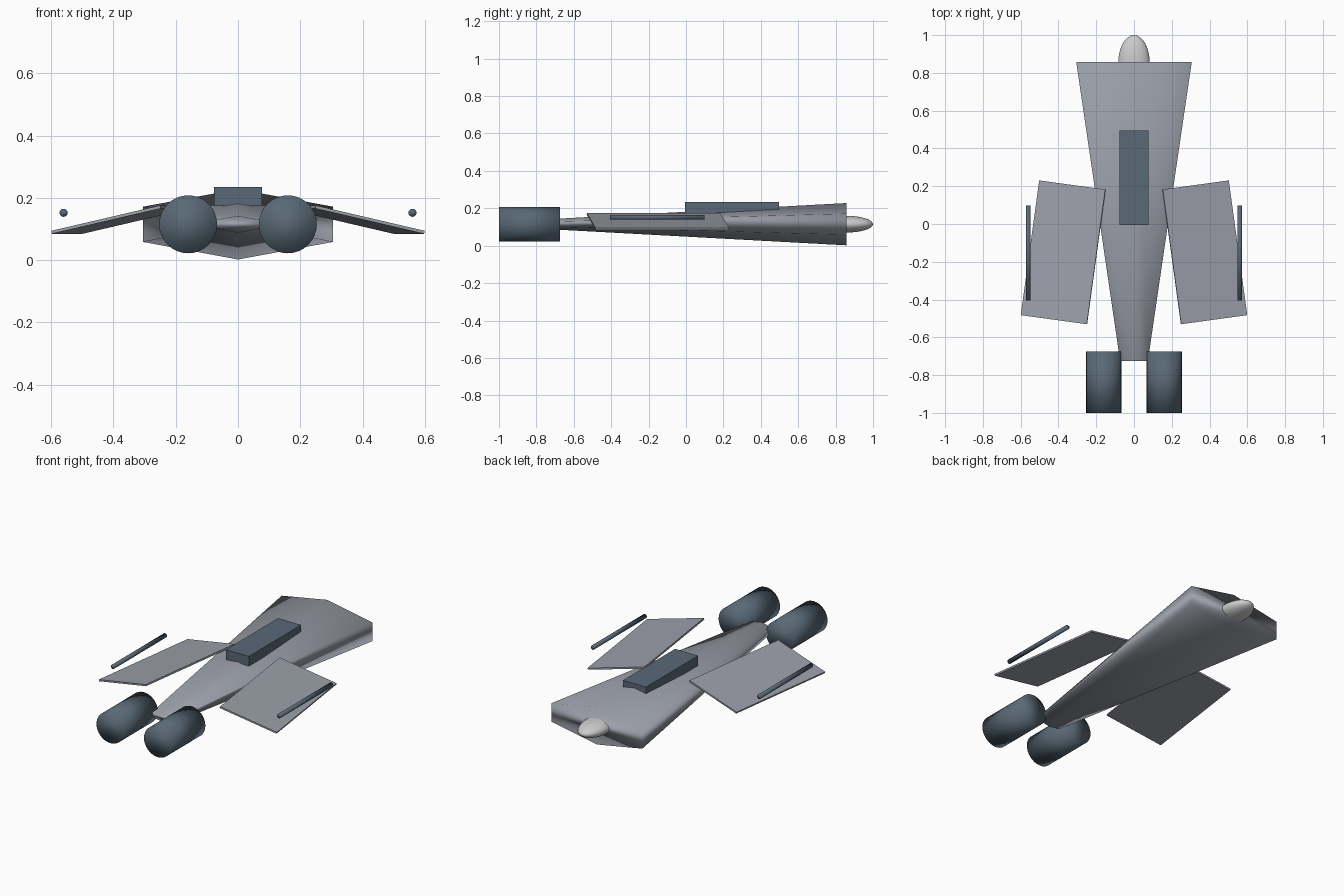
import bpy
from math import radians

if "Cube" in bpy.data.objects:
    bpy.data.objects.remove(bpy.data.objects["Cube"])


def material(name, color):
    m = bpy.data.materials.new(name)
    m.diffuse_color = (*color, 1)
    m.use_nodes = True
    m.node_tree.nodes["Principled BSDF"].inputs["Base Color"].default_value = m.diffuse_color
    return m


HULL = material("hull_grey", (0.33, 0.35, 0.40))
DARK = material("dark_blue_grey", (0.10, 0.14, 0.18))
MID_Z = 0.115


def finish(name, mat=None, smooth=False):
    ob = bpy.context.object
    ob.name = name
    if mat:
        ob.data.materials.append(mat)
    if smooth:
        bpy.ops.object.shade_smooth()
    return ob


def box(name, loc, size, mat, rot=(0, 0, 0)):
    bpy.ops.mesh.primitive_cube_add(size=1, location=loc, rotation=rot)
    bpy.context.object.scale = size
    return finish(name, mat)


def tube(name, x, z, y0, y1, r_back, r_front, sides, mat, flatten=1):
    # cone or cylinder lying along y
    bpy.ops.mesh.primitive_cone_add(vertices=sides, radius1=r_back, radius2=r_front,
                                    depth=y1 - y0, location=(x, (y0 + y1) / 2, z),
                                    rotation=(radians(-90), 0, 0))
    bpy.context.object.scale.y = flatten
    return finish(name, mat, True)


# tapered, flattened six-sided hull
tube("fuselage", 0, MID_Z, -0.725, 0.857, 0.085, 0.353, 6, HULL, 0.32)

# nose dome
bpy.ops.mesh.primitive_uv_sphere_add(segments=32, ring_count=16, radius=1,
                                     location=(0, 0.855, MID_Z))
bpy.context.object.scale = (0.083, 0.145, 0.045)
finish("nose_dome", None, True)

# raised block on the hull
box("cockpit", (0, 0.245, 0.204), (0.155, 0.502, 0.06), DARK)

# paired parts
for s, side in ((1, "right"), (-1, "left")):
    box(f"wing_{side}", (s * 0.375, -0.15, 0.130), (0.362, 0.72, 0.01), HULL,
        (0, s * radians(13), s * radians(7.8)))
    tube(f"engine_{side}", s * 0.16, MID_Z, -1.0, -0.675, 0.093, 0.093, 32, DARK)
    tube(f"gun_{side}", s * 0.56, 0.152, -0.405, 0.098, 0.013, 0.013, 16, DARK)
